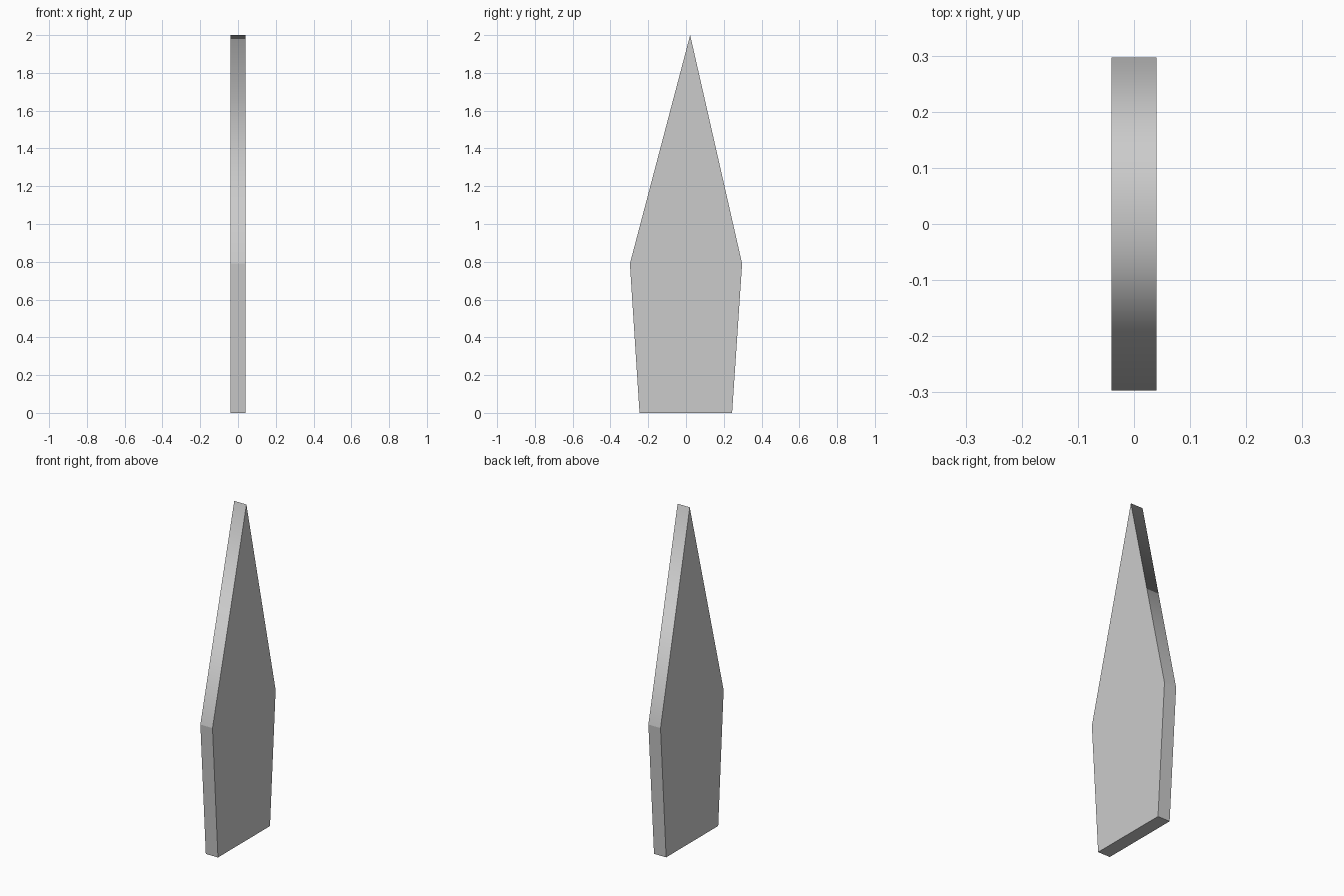
import bpy, bmesh

if "Cube" in bpy.data.objects:
    bpy.data.objects.remove(bpy.data.objects["Cube"])

# Blade outline in the y-z plane: base, shoulders, slightly off-centre tip
PROFILE = [(-0.246, 0), (0.244, 0), (0.297, 0.79), (0.022, 2.0), (-0.297, 0.79)]
HALF_THICKNESS = 0.04

# Flat slab extruded along x
bm = bmesh.new()
outline = [bm.verts.new((-HALF_THICKNESS, y, z)) for y, z in PROFILE]
face = bm.faces.new(outline)
new = bmesh.ops.extrude_face_region(bm, geom=[face])["geom"]
bmesh.ops.translate(bm, vec=(2 * HALF_THICKNESS, 0, 0),
                    verts=[g for g in new if isinstance(g, bmesh.types.BMVert)])
bmesh.ops.recalc_face_normals(bm, faces=bm.faces)

# Shading flows over the tip only; every other edge is sharp
for f in bm.faces:
    f.smooth = len(f.verts) == 4 and max(v.co.z for v in f.verts) > 1.9
for e in bm.edges:
    e.smooth = all(v.co.z > 1.9 for v in e.verts)

mesh = bpy.data.meshes.new("pointed_blade")
bm.to_mesh(mesh)
bm.free()
blade = bpy.data.objects.new("pointed_blade", mesh)
bpy.context.collection.objects.link(blade)
